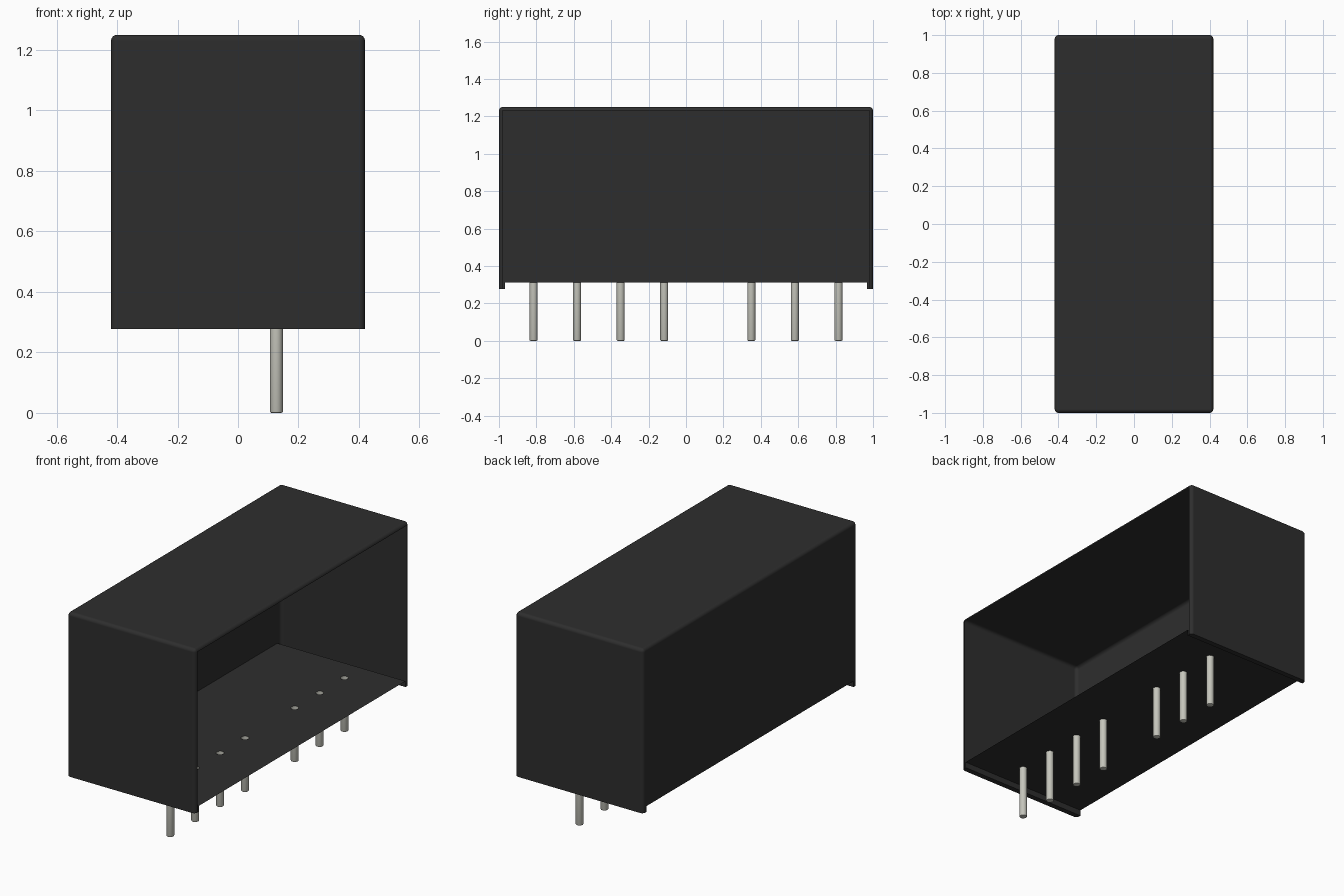
import bpy, bmesh, math
from mathutils import Matrix

cube = bpy.data.objects.get("Cube")
if cube:
    bpy.data.objects.remove(cube, do_unlink=True)

HALF_X, TOP, FLOOR, FOOT, FOOT_W = 0.42, 1.25, 0.313, 0.278, 0.032
PIN_X, PIN_R, PITCH, SIDES = 0.127, 0.0215, 0.2329, 24
PIN_YS = [(i - 3.5) * PITCH for i in range(8) if i != 4]   # one position is left empty


def material(name, rgb):
    mat = bpy.data.materials.new(name)
    mat.use_nodes = True
    color = (*rgb, 1)
    mat.diffuse_color = color
    mat.node_tree.nodes["Principled BSDF"].inputs["Base Color"].default_value = color
    return mat


def add_object(name, bm, mat, smooth=True):
    mesh = bpy.data.meshes.new(name)
    bm.to_mesh(mesh)
    bm.free()
    mesh.materials.append(mat)
    ob = bpy.data.objects.new(name, mesh)
    bpy.context.collection.objects.link(ob)
    if smooth:
        bpy.ops.object.select_all(action="DESELECT")
        ob.select_set(True)
        bpy.context.view_layer.objects.active = ob
        bpy.ops.object.shade_smooth_by_angle(angle=math.radians(35))
    return ob


black = material("black plastic", (0.027, 0.027, 0.027))
metal = material("tinned metal", (0.56, 0.56, 0.50))

# Case: side profile with a foot at each end, extruded across the width
inner = 1 - FOOT_W
profile = [(-1, FOOT), (-inner, FOOT), (-inner, FLOOR), (inner, FLOOR),
           (inner, FOOT), (1, FOOT), (1, TOP), (-1, TOP)]
bm = bmesh.new()
side = bm.faces.new([bm.verts.new((-HALF_X, y, z)) for y, z in profile])
ext = bmesh.ops.extrude_face_region(bm, geom=[side], use_keep_orig=True)
for v in ext["geom"]:
    if isinstance(v, bmesh.types.BMVert):
        v.co.x = HALF_X
bmesh.ops.recalc_face_normals(bm, faces=bm.faces[:])


def is_rounded(edge):
    a, b = (v.co for v in edge.verts)
    on_top = min(a.z, b.z) > TOP - 0.01
    corner = abs(a.y) > 0.99 and abs(b.y) > 0.99 and abs(a.z - b.z) > 0.5
    return on_top or corner


# Round the top rim and the upright corners
bmesh.ops.bevel(bm, geom=[e for e in bm.edges if is_rounded(e)], offset=0.02,
                segments=4, profile=0.5, affect="EDGES", clamp_overlap=True)

# Open the case on its +x side and make room for the drilled base
bm.normal_update()
remove = [f for f in bm.faces
          if f.normal.x > 0.99 and f.calc_area() > 0.5
          or f.normal.z < -0.99 and abs(f.calc_center_median().z - FLOOR) < 0.005]
bmesh.ops.delete(bm, geom=remove, context="FACES")
case = add_object("case", bm, black)
weighted = case.modifiers.new("flat panels", "WEIGHTED_NORMAL")
weighted.keep_sharp = True

# Base plate with a hole for every pin
bm = bmesh.new()


def add_loop(points):
    verts = [bm.verts.new((x, y, FLOOR)) for x, y in points]
    return [bm.edges.new((verts[i - 1], verts[i])) for i in range(len(verts))]


edges = add_loop([(-HALF_X, -inner), (HALF_X, -inner), (HALF_X, inner), (-HALF_X, inner)])
for y in PIN_YS:
    edges += add_loop([(PIN_X + PIN_R * math.cos(k * math.tau / SIDES),
                        y + PIN_R * math.sin(k * math.tau / SIDES)) for k in range(SIDES)])
bmesh.ops.triangle_fill(bm, use_beauty=True, use_dissolve=False, edges=edges, normal=(0, 0, -1))
add_object("base_plate", bm, black, smooth=False)

# Pins: open at the top, chamfered at the tip
for number, y in enumerate(PIN_YS, 1):
    bm = bmesh.new()
    bmesh.ops.create_cone(bm, cap_ends=True, segments=SIDES, radius1=PIN_R, radius2=PIN_R,
                          depth=FLOOR, matrix=Matrix.Translation((PIN_X, y, FLOOR / 2)))
    top = [f for f in bm.faces if f.normal.z > 0.9]
    bmesh.ops.delete(bm, geom=top, context="FACES_ONLY")
    tip = [e for e in bm.edges if all(v.co.z < 0.001 for v in e.verts)]
    bmesh.ops.bevel(bm, geom=tip, offset=0.005, segments=2, profile=0.5, affect="EDGES")
    add_object(f"pin_{number}", bm, metal)
